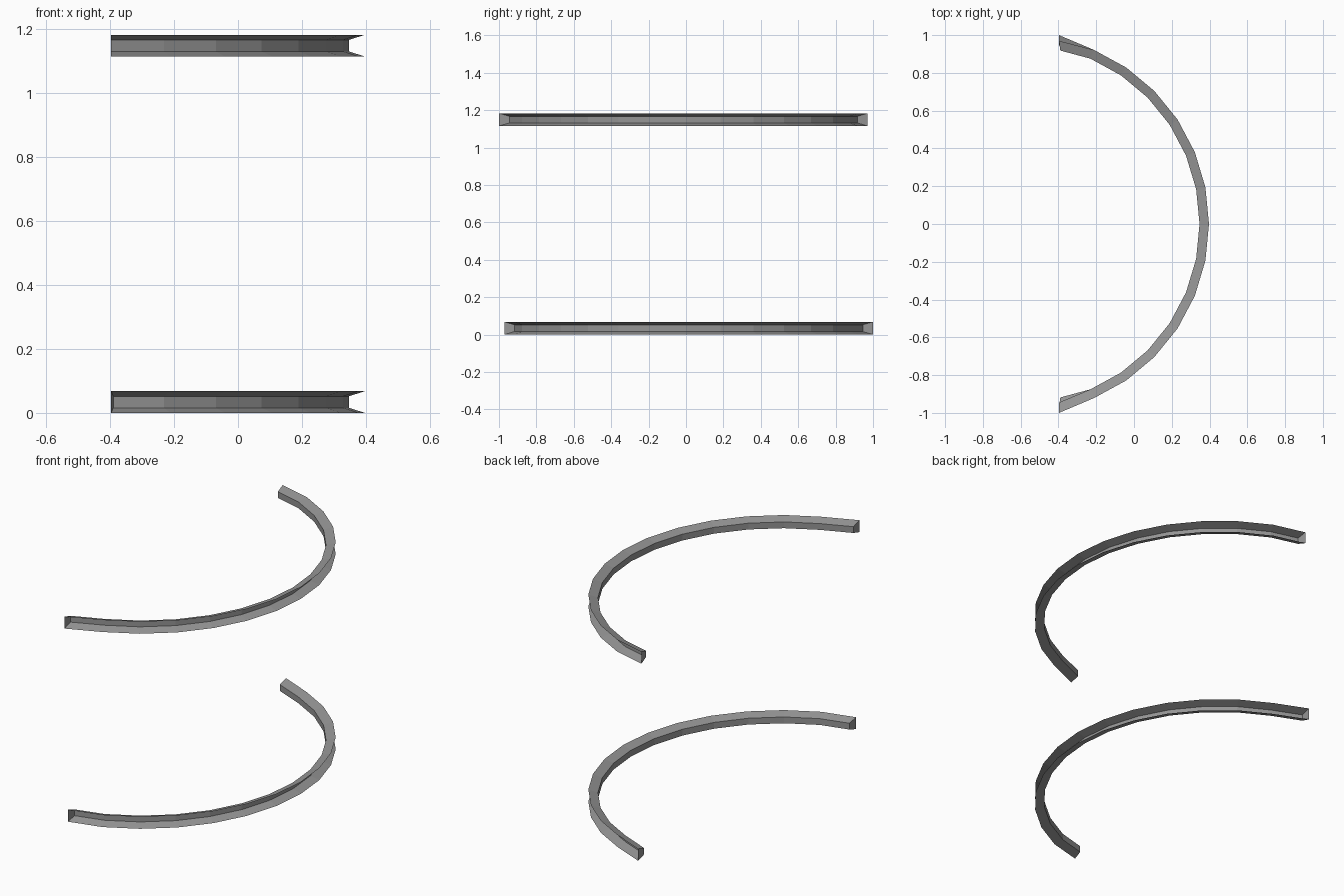
import bpy
import bmesh
from math import cos, sin, radians

cube = bpy.data.objects.get("Cube")
if cube:
    bpy.data.objects.remove(cube, do_unlink=True)

# One plain grey for both rails
grey = bpy.data.materials.new("plain grey")
grey.use_nodes = True
colour = (0.3, 0.3, 0.3, 1)
grey.diffuse_color = colour
grey.node_tree.nodes["Principled BSDF"].inputs["Base Color"].default_value = colour

CENTRE = -0.605
OUTER, INNER = 1.002, 0.952
STEP = radians(11.15)
HEIGHT, LIP = 0.068, 0.016


def plan_points(radius, start, end):
    """Arc seen from above, with hand-placed end points."""
    arc = [(CENTRE + radius * cos(i * STEP), radius * sin(i * STEP))
           for i in range(-6, 7)]
    return [start] + arc + [end]


def make_rail(name, base, side):
    """Channel open to the outside, with a closed trapezoid at each end."""
    outer = plan_points(OUTER, (-0.397, -1.0), (-0.397, 0.97))
    inner = plan_points(INNER, (-0.397, -0.945), (-0.39, 0.918))
    bm = bmesh.new()
    rows = []
    for (ox, oy), (ix, iy) in zip(outer, inner):
        section = [(ox, oy, 0), (ix, iy, LIP),
                   (ix, iy, HEIGHT - LIP), (ox, oy, HEIGHT)]
        rows.append([bm.verts.new((x, side * y, base + z))
                     for x, y, z in section])
    # Lower flange, web and upper flange
    for a, b in zip(rows, rows[1:]):
        for k in range(3):
            bm.faces.new((a[k], a[k + 1], b[k + 1], b[k]))
    # End plates
    bm.faces.new(rows[0])
    bm.faces.new(rows[-1])
    bmesh.ops.recalc_face_normals(bm, faces=bm.faces)
    mesh = bpy.data.meshes.new(name)
    bm.to_mesh(mesh)
    bm.free()
    mesh.materials.append(grey)
    rail = bpy.data.objects.new(name, mesh)
    bpy.context.collection.objects.link(rail)


make_rail("lower_rail", 0.0, -1)
make_rail("upper_rail", 1.115, 1)
